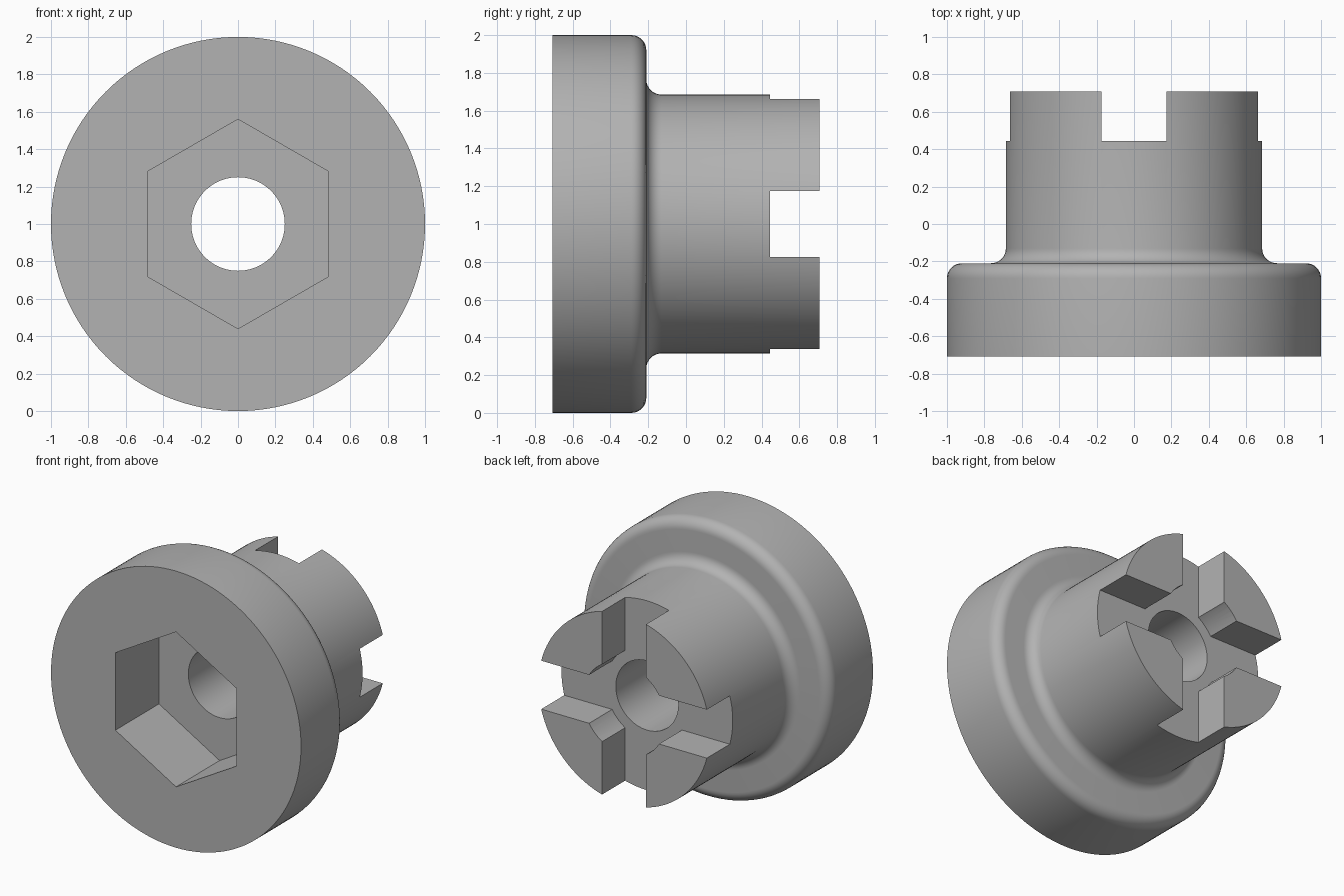
import bpy, bmesh
from math import sin, cos, pi, radians
from mathutils import Matrix, Vector

if "Cube" in bpy.data.objects:
    bpy.data.objects.remove(bpy.data.objects["Cube"])

BACK, FRONT = 0.708, -0.708      # ends along y
STEP = -0.21                     # rear face of the flange and pocket floor
SLOT_FLOOR = 0.445
BORE, HUB, FLANGE, RELIEF = 0.25, 0.685, 1.0, 0.33
FILLET = 0.08
AXIS = Vector((0, 0, 1))         # centre of the part

# Material
grey = bpy.data.materials.new("plain grey")
grey.use_nodes = True
colour = (0.45, 0.45, 0.45, 1)
grey.diffuse_color = colour
grey.node_tree.nodes["Principled BSDF"].inputs["Base Color"].default_value = colour


def make_object(name, bm):
    bmesh.ops.recalc_face_normals(bm, faces=bm.faces)
    mesh = bpy.data.meshes.new(name)
    bm.to_mesh(mesh)
    bm.free()
    mesh.materials.append(grey)
    obj = bpy.data.objects.new(name, mesh)
    bpy.context.collection.objects.link(obj)
    return obj


def arc(r, y, start, end, steps=8):
    """Points of a fillet in the (radius, y) profile plane."""
    angles = [radians(start + (end - start) * i / steps) for i in range(steps + 1)]
    return [(r + FILLET * cos(a), y + FILLET * sin(a)) for a in angles]


def lathe(name, profile, steps=128):
    bm = bmesh.new()
    verts = [bm.verts.new((r, y, 1)) for r, y in profile]
    edges = [bm.edges.new((v, verts[i - 1])) for i, v in enumerate(verts)]
    bmesh.ops.spin(bm, geom=verts + edges, cent=AXIS, axis=(0, 1, 0),
                   angle=2 * pi, steps=steps, use_merge=True)
    bmesh.ops.remove_doubles(bm, verts=bm.verts, dist=1e-5)
    return make_object(name, bm)


def prism(name, sides, radius, y0, y1):
    """Prism along y with one corner pointing up."""
    bm = bmesh.new()
    ring = [bm.verts.new((radius * sin(2 * pi * i / sides), y0,
                          1 + radius * cos(2 * pi * i / sides))) for i in range(sides)]
    face = bm.faces.new(ring)
    new = bmesh.ops.extrude_face_region(bm, geom=[face])["geom"]
    bmesh.ops.translate(bm, vec=(0, y1 - y0, 0),
                        verts=[g for g in new if isinstance(g, bmesh.types.BMVert)])
    return make_object(name, bm)


def box(name, size, centre):
    bm = bmesh.new()
    bmesh.ops.create_cube(bm, size=1, matrix=Matrix.Translation(centre)
                          @ Matrix.Diagonal((*size, 1)))
    return make_object(name, bm)


# Flanged hub with a through bore
coupling = lathe("coupling_body", [
    (BORE, FRONT), (FLANGE, FRONT),
    *arc(FLANGE - FILLET, STEP - FILLET, 0, 90),
    *arc(HUB + FILLET, STEP + FILLET, 270, 180),
    (HUB, BACK), (BORE, BACK)])

# Hexagonal pocket, claw slots and the round relief between the claws
top = BACK + 0.2
depth, middle = top - SLOT_FLOOR, (top + SLOT_FLOOR) / 2
cutters = [
    prism("hex_pocket_cutter", 6, 0.56, FRONT - 0.2, STEP),
    box("upright_slot_cutter", (0.35, depth, 2), (0, middle, 1)),
    box("level_slot_cutter", (2, depth, 0.35), (0, middle, 1)),
    prism("relief_cutter", 64, RELIEF, SLOT_FLOOR, top),
]
bpy.context.view_layer.objects.active = coupling
for cutter in cutters:
    cutter.hide_render = True
    mod = coupling.modifiers.new(cutter.name, 'BOOLEAN')
    mod.operation, mod.solver, mod.object = 'DIFFERENCE', 'EXACT', cutter
    bpy.ops.object.modifier_apply(modifier=mod.name)
    bpy.data.objects.remove(cutter)

bpy.ops.object.select_all(action='DESELECT')
coupling.select_set(True)
bpy.ops.object.shade_smooth_by_angle(angle=radians(30))
